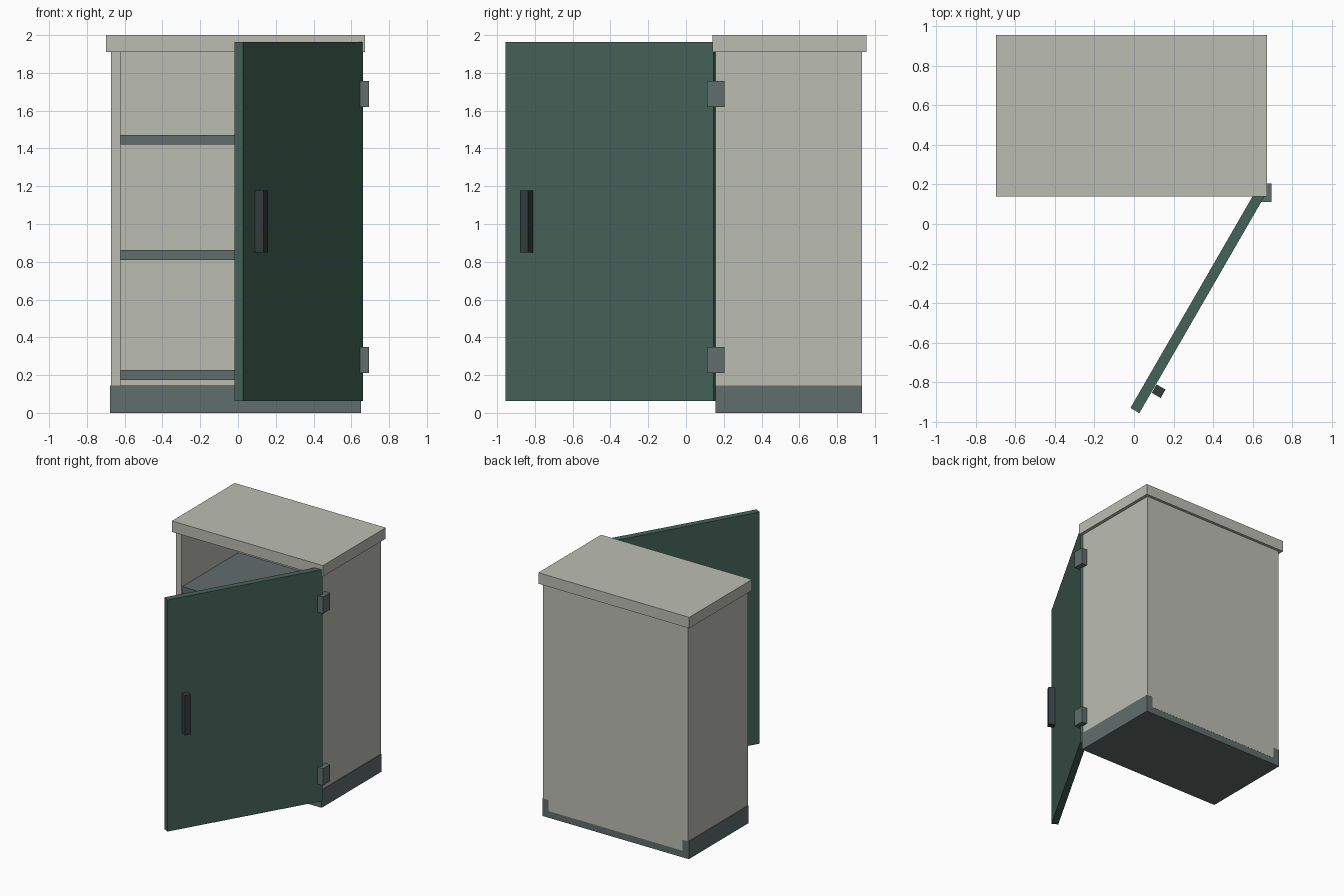
import bpy
from math import radians
from mathutils import Matrix, Vector

if "Cube" in bpy.data.objects:
    bpy.data.objects.remove(bpy.data.objects["Cube"])


def material(name, rgb):
    m = bpy.data.materials.new(name)
    m.diffuse_color = (*rgb, 1)
    m.use_nodes = True
    m.node_tree.nodes["Principled BSDF"].inputs["Base Color"].default_value = m.diffuse_color
    return m


CREAM = material("cream_paint", (0.50, 0.51, 0.45))
STEEL = material("grey_steel", (0.12, 0.155, 0.15))
GREEN = material("green_paint", (0.06, 0.127, 0.098))
DARK = material("dark_metal", (0.035, 0.047, 0.047))


def box(name, x, y, z, mat):
    """Box from (min, max) ranges on each axis."""
    lo, hi = zip(x, y, z)
    size = [b - a for a, b in zip(lo, hi)]
    centre = [(a + b) / 2 for a, b in zip(lo, hi)]
    bpy.ops.mesh.primitive_cube_add(size=1, location=centre)
    ob = bpy.context.object
    ob.name = ob.data.name = name
    ob.data.transform(Matrix.Diagonal((*size, 1)))
    ob.data.materials.append(mat)
    return ob


# cabinet shell, centred on CX
CX, HALF, WALL = -0.013, 0.659, 0.05
FRONT, BACK = 0.155, 0.932
INNER = (CX - HALF + WALL, CX + HALF - WALL)

box("plinth", (CX - 0.664, CX + 0.664), (FRONT, BACK - 0.001), (0, 0.145), STEEL)
box("left_side", (CX - HALF, INNER[0]), (FRONT, BACK), (0.145, 1.91), CREAM)
box("right_side", (INNER[1], CX + HALF), (FRONT, BACK), (0.145, 1.91), CREAM)
box("back_panel", INNER, (0.895, BACK), (0.055, 1.91), CREAM)
box("lid", (-0.698, 0.673), (0.14, 0.955), (1.91, 2.0), CREAM)

# shelves
for i, z in enumerate((0.175, 0.81, 1.42)):
    box(f"shelf_{i + 1}", INNER, (0.165, 0.895), (z, z + 0.052), STEEL)

# hinges
for name, z in (("lower_hinge", 0.21), ("upper_hinge", 1.62)):
    box(name, (0.645, 0.694), (0.112, 0.204), (z, z + 0.138), STEEL)

# door and handle are built closed around the hinge corner, then swung open
door = box("door", (-1.272, 0), (0, 0.052), (0.062, 1.963), GREEN)
handle = box("door_handle", (-1.152, -1.103), (-0.055, -0.003), (0.85, 1.178), DARK)
swing = Matrix.Translation(Vector((0.663, 0.146, 0))) @ Matrix.Rotation(radians(60), 4, 'Z')
for ob in (door, handle):
    ob.matrix_world = swing @ Matrix.Translation(ob.location)
